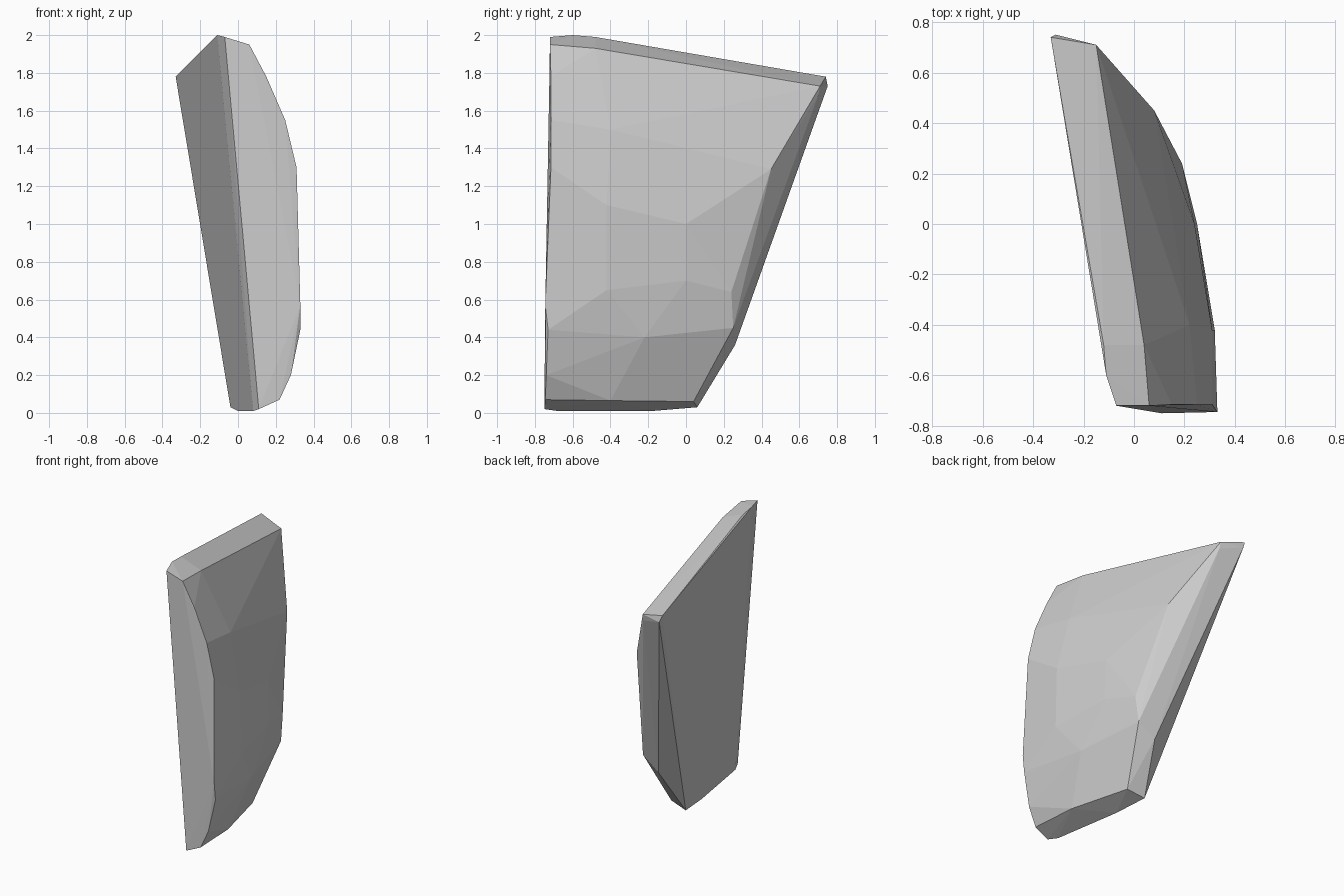
import bpy
import bmesh
import math

if "Cube" in bpy.data.objects:
    bpy.data.objects.remove(bpy.data.objects["Cube"])

# Corner points of a faceted stone shard, grouped by side
left_side = [(-.33, .74, 1.78), (-.11, -.60, 2.0), (-.07, -.72, 1.99),
             (.11, -.75, .02), (-.04, .06, .03)]
top_rim = [(.06, -.72, 1.95), (.04, -.48, 1.93), (-.15, .71, 1.73),
           (-.31, .75, 1.73), (-.12, -.48, 1.99), (-.145, .70, 1.68)]
front_rim = [(.15, -.715, 1.78), (.25, -.715, 1.55), (.31, -.715, 1.30),
             (.33, -.745, .57), (.33, -.73, .44), (.28, -.74, .20), (.22, -.745, .07)]
back_rim = [(.08, .45, 1.29), (.19, .24, .64), (.17, .25, .45), (.04, .26, .36)]
base_rim = [(.09, .04, .06), (.20, -.40, .065), (.00, -.18, .01), (.08, -.68, .01)]
bulge = [(.31, -.42, 1.10), (.32, -.42, .65), (.25, .00, .70), (.24, .00, 1.00),
         (.27, -.22, .40), (.22, -.40, 1.50), (.16, .24, 1.10)]

# Stone body wrapped around the points
bm = bmesh.new()
for p in left_side + top_rim + front_rim + back_rim + base_rim + bulge:
    bm.verts.new(p)
hull = bmesh.ops.convex_hull(bm, input=bm.verts[:])
inside = {e for e in hull["geom_interior"] + hull["geom_unused"]
          if isinstance(e, bmesh.types.BMVert)}
bmesh.ops.delete(bm, geom=list(inside), context='VERTS')
bmesh.ops.dissolve_limit(bm, angle_limit=math.radians(1.5),
                         verts=bm.verts[:], edges=bm.edges[:])
bmesh.ops.recalc_face_normals(bm, faces=bm.faces[:])
mesh = bpy.data.meshes.new("stone_shard")
bm.to_mesh(mesh)
bm.free()

shard = bpy.data.objects.new("stone_shard", mesh)
bpy.context.collection.objects.link(shard)

# Plain grey
grey = bpy.data.materials.new("stone_grey")
grey.diffuse_color = (.6, .6, .6, 1)
grey.use_nodes = True
grey.node_tree.nodes["Principled BSDF"].inputs["Base Color"].default_value = grey.diffuse_color
mesh.materials.append(grey)
